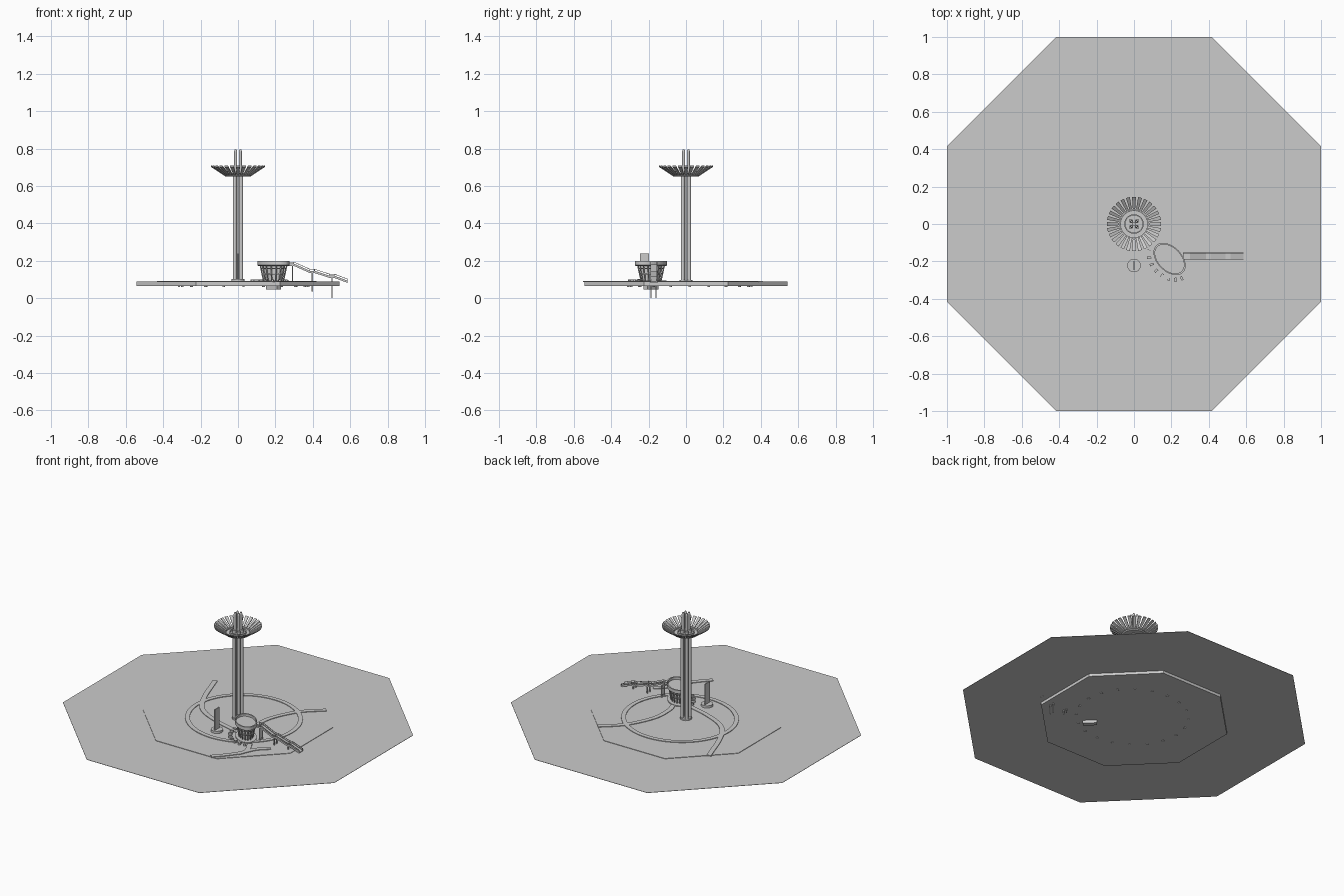
import bpy, bmesh, math
from mathutils import Vector, Matrix

if "Cube" in bpy.data.objects:
    bpy.data.objects.remove(bpy.data.objects["Cube"])

def finish(name, bm):
    bmesh.ops.recalc_face_normals(bm, faces=bm.faces)
    me = bpy.data.meshes.new(name)
    bm.to_mesh(me)
    bm.free()
    ob = bpy.data.objects.new(name, me)
    bpy.context.collection.objects.link(ob)
    return ob

def add_loft(bm, rings, caps=True, loop=False):
    vs = [[bm.verts.new(p) for p in r] for r in rings]
    n = len(vs[0])
    pairs = list(zip(vs, vs[1:])) + ([(vs[-1], vs[0])] if loop else [])
    for a, b in pairs:
        for i in range(n):
            j = (i + 1) % n
            bm.faces.new((a[i], a[j], b[j], b[i]))
    if caps and not loop:
        bm.faces.new(vs[0])
        bm.faces.new(vs[-1])

def add_box(bm, c, s, rot=0):
    m = Matrix.Translation(c) @ Matrix.Rotation(rot, 4, 'Z') @ Matrix.Diagonal((*s, 1))
    bmesh.ops.create_cube(bm, size=1, matrix=m)

def ellipse(c, a, b, z, n=48, rot=0.0, phase=0.0):
    m = Matrix.Rotation(rot, 3, 'Z')
    return [m @ Vector((a * math.cos(t), b * math.sin(t), 0)) + Vector((c[0], c[1], z))
            for t in (2 * math.pi * i / n + phase for i in range(n))]

def lathe(name, c, prof, n=48, rot=0.0, phase=0.0, loop=False):
    """profile entries are (a, b, z) ellipse radii and height"""
    bm = bmesh.new()
    add_loft(bm, [ellipse(c, a, b, z, n, rot, phase) for a, b, z in prof], loop=loop)
    return finish(name, bm)

def smooth_path(p, steps=8):
    p = [Vector(q) for q in p]
    p = [2 * p[0] - p[1]] + p + [2 * p[-1] - p[-2]]
    out = []
    for i in range(1, len(p) - 2):
        for k in range(steps):
            t = k / steps
            out.append(0.5 * (2 * p[i] + (p[i+1] - p[i-1]) * t
                       + (2*p[i-1] - 5*p[i] + 4*p[i+1] - p[i+2]) * t*t
                       + (3*p[i] - p[i-1] - 3*p[i+1] + p[i+2]) * t**3))
    return out + [p[-2]]

def ribbon(name, pts, w, z0, z1):
    path = smooth_path(pts)
    bm = bmesh.new()
    rings = []
    for i, q in enumerate(path):
        d = (path[min(i+1, len(path)-1)] - path[max(i-1, 0)]).normalized()
        s = Vector((-d.y, d.x)) * w / 2
        l, r = q + s, q - s
        rings.append([(*l, z0), (*r, z0), (*r, z1), (*l, z1)])
    add_loft(bm, rings)
    return finish(name, bm)

# ground sheet and thicker central plaza slab
O = (0, 0)
k = 1 / math.cos(math.pi / 8)
for name, r, z0, z1 in (("ground", 1, .083, .085), ("plaza_slab", .543, .065, .088)):
    lathe(name, O, [(r*k, r*k, z0), (r*k, r*k, z1)], 8, phase=math.pi / 8)

# raised footpaths
Z0, Z1 = .086, .092
lathe("ring_path", (.03, .02), [(.332, .318, Z0), (.36, .346, Z0), (.36, .346, Z1), (.332, .318, Z1)],
      64, loop=True)
for name, pts in {
    "west_path": [(-.42, .36), (-.33, .11), (-.235, -.03), (-.075, -.11), (.11, -.16)],
    "east_path": [(.37, .40), (.245, .28), (.16, .11), (.15, -.03), (.17, -.11)],
    "south_path": [(.27, -.26), (.31, -.36), (.26, -.45), (.18, -.54)],
    "south_east_path": [(.41, -.24), (.34, -.31), (.29, -.42)],
}.items():
    ribbon(name, pts, .03, Z0, Z1)

# tower: footing, four shafts, upper posts
lathe("tower_footing", O, [(.035, .035, .086), (.035, .035, .098)], 24)
for i in range(4):
    a = math.pi / 4 + i * math.pi / 2
    c, s = math.cos(a), math.sin(a)
    lathe(f"tower_shaft_{i}", (.024*c, .024*s), [(.0105, .0105, .088), (.0105, .0105, .68)], 16)
    lathe(f"tower_post_{i}", (.018*c, .018*s), [(.008, .008, .66), (.008, .008, .785), (.005, .005, .795)], 12)
bm = bmesh.new()
add_box(bm, (0, 0, .39), (.014, .014, .6))
finish("tower_core", bm)

# canopy: floor, inner rings, radiating slats
lathe("canopy_floor", O, [(.068, .068, .650), (.075, .075, .658)], 28)
for name, r in (("canopy_inner_ring", .046), ("canopy_outer_ring", .072)):
    lathe(name, O, [(r, r, .655), (r+.006, r+.006, .655), (r+.006, r+.006, .668), (r, r, .668)], 28, loop=True)
bm = bmesh.new()
N = 28
for i in range(N):
    m = Matrix.Rotation(2 * math.pi * i / N, 3, 'Z')
    rings = [[m @ Vector(v) for v in ((r, -w, z), (r, w, z), (r, w, z + .006), (r, -w, z + .006))]
             for r, z, w in ((.066, .650, .0055), (.145, .702, .0105))]
    add_loft(bm, rings)
finish("canopy_slats", bm)

# memorial: round base with upright slab
M = (0, -.222)
lathe("memorial_base", M, [(.036, .036, .086), (.036, .036, .103)], 32)
bm = bmesh.new()
add_box(bm, (0, -.222, .165), (.006, .05, .15))
finish("memorial_slab", bm)

# oval pavilion: stacked tiers, columns and open roof terrace
P, A, B, R = (.19, -.187), .102, .066, -math.pi / 4
def tier(name, s0, s1, z0, z1):
    return lathe(name, P, [(A*s0, B*s0, z0), (A*s1, B*s1, z1)], 48, R)
tier("pavilion_apron", .95, .95, .086, .094)
tier("pavilion_lower_wall", .52, .55, .09, .13)
tier("pavilion_middle_floor", .72, .74, .126, .134)
tier("pavilion_upper_wall", .64, .66, .13, .178)
tier("pavilion_upper_floor", .80, .82, .156, .162)
lathe("pavilion_terrace", P, [(A*q, B*q, z) for q, z in
      ((.95, .173), (1, .176), (1, .198), (.9, .198), (.9, .182))], 48, R)
bm = bmesh.new()
rot = Matrix.Rotation(R, 3, 'Z')
for i in range(16):
    t = 2 * math.pi * i / 16
    def at(q):
        v = rot @ Vector((A*q*math.cos(t), B*q*math.sin(t), 0))
        return P[0] + v.x, P[1] + v.y
    rings = []
    for q, z in ((.62, .09), (.84, .176)):
        rings.append(ellipse(at(q), .004, .004, z, 4, R + t))
    add_loft(bm, rings)
finish("pavilion_columns", bm)

# foundation block beneath the pavilion
bm = bmesh.new()
add_box(bm, (P[0], P[1], .06), (.085, .03, .03), R)
finish("pavilion_foundation", bm)

# curved row of benches around the pavilion's front
bm = bmesh.new()
for i in range(8):
    t = math.radians(-150 + i * 19)
    v = rot @ Vector((.125 * math.cos(t), .095 * math.sin(t), 0))
    add_box(bm, (P[0]+v.x, P[1]+v.y, .093), (.022, .012, .014), R + t)
finish("pavilion_benches", bm)

# stair ramp with landings and side parapets
line = [(.265, .176), (.30, .176), (.385, .138), (.41, .138), (.49, .112), (.515, .112), (.585, .086)]
def strip(name, y, w, lo, hi):
    b = bmesh.new()
    add_loft(b, [[(x, y-w/2, z+lo), (x, y+w/2, z+lo), (x, y+w/2, z+hi), (x, y-w/2, z+hi)] for x, z in line])
    return finish(name, b)
strip("ramp_deck", -.172, .034, -.004, .004)
for name, y in (("front", -.189), ("back", -.155)):
    strip(f"ramp_parapet_{name}", y, .003, -.004, .008)
    strip(f"ramp_handrail_{name}", y, .003, .015, .018)
bm = bmesh.new()
for (x, z) in line:
    for y in (-.189, -.155):
        add_box(bm, (x - .001, y, z + .009), (.003, .003, .016))
finish("ramp_rail_posts", bm)

# paired ramp supports
bm = bmesh.new()
for x, z0, z1 in ((.292, .086, .176), (.397, .035, .138), (.502, 0, .112)):
    for y in (-.187, -.161):
        add_box(bm, (x, y, (z0+z1)/2), (.006, .006, z1-z0))
finish("ramp_supports", bm)

# small footings under the slab
bm = bmesh.new()
for i in range(20):
    t = 2 * math.pi * i / 20
    add_box(bm, (.03 + .345*math.cos(t), .02 + .33*math.sin(t), .064), (.012, .012, .006), t)
finish("slab_footings", bm)
